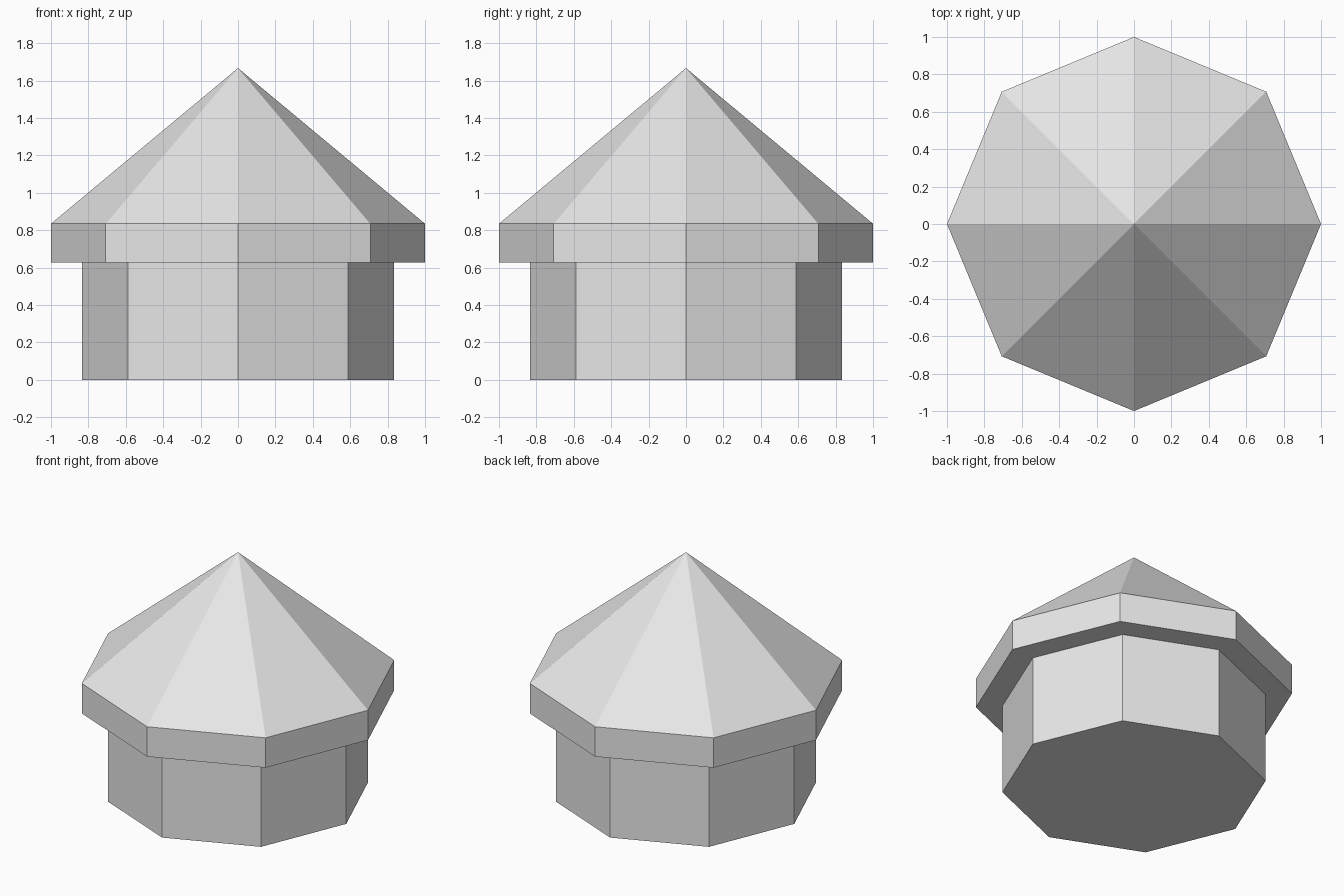
import bpy
import bmesh
from math import cos, sin, tau

SIDES = 8
WALL_RADIUS = 0.833
ROOF_RADIUS = 1.0
EAVES_BOTTOM = 0.627
EAVES_TOP = 0.835
APEX = 1.667

cube = bpy.data.objects.get("Cube")
if cube:
    bpy.data.objects.remove(cube, do_unlink=True)

# Single plain grey
grey = bpy.data.materials.new("light_grey")
grey.use_nodes = True
grey.diffuse_color = (0.8, 0.8, 0.8, 1)
grey.node_tree.nodes["Principled BSDF"].inputs["Base Color"].default_value = grey.diffuse_color


def octagon_ring(bm, radius, z):
    angles = [tau * i / SIDES for i in range(SIDES)]
    return [bm.verts.new((radius * cos(a), radius * sin(a), z)) for a in angles]


def octagon_part(name, radius, bottom, top, apex=None):
    """Flat-sided prism, closed by a flat cap or by a pyramid up to the apex."""
    bm = bmesh.new()
    low = octagon_ring(bm, radius, bottom)
    high = octagon_ring(bm, radius, top)
    tip = bm.verts.new((0, 0, apex)) if apex else None
    bm.faces.new(low[::-1])
    for i in range(SIDES):
        j = (i + 1) % SIDES
        bm.faces.new((low[i], low[j], high[j], high[i]))
        if tip:
            bm.faces.new((high[i], high[j], tip))
    if not tip:
        bm.faces.new(high)
    bmesh.ops.recalc_face_normals(bm, faces=bm.faces)
    mesh = bpy.data.meshes.new(name)
    bm.to_mesh(mesh)
    bm.free()
    mesh.materials.append(grey)
    part = bpy.data.objects.new(name, mesh)
    bpy.context.collection.objects.link(part)
    return part


# Walls below, overhanging eaves and pointed roof above
octagon_part("walls", WALL_RADIUS, 0, EAVES_BOTTOM)
octagon_part("roof", ROOF_RADIUS, EAVES_BOTTOM, EAVES_TOP, APEX)
